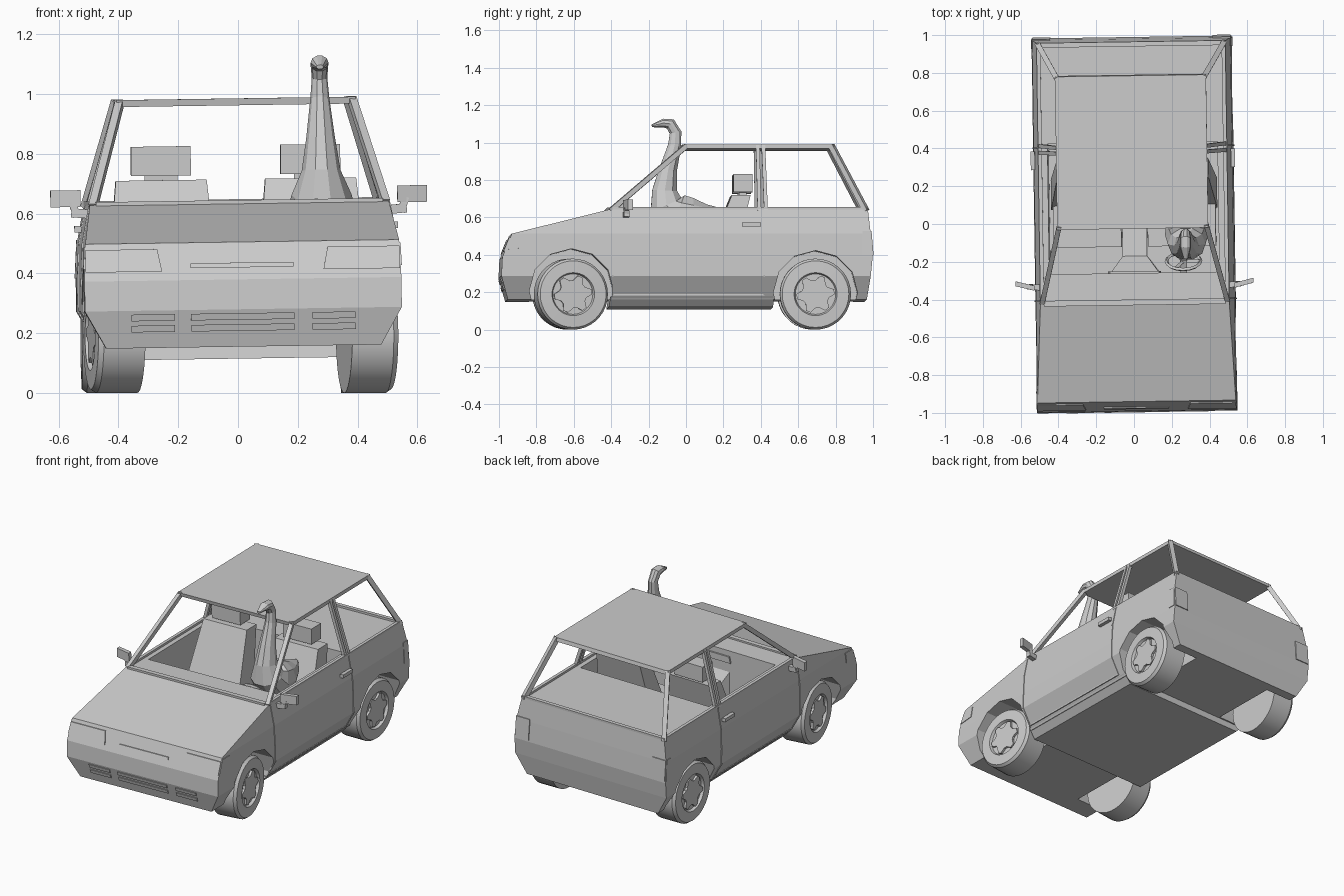
import bpy, bmesh, math
from mathutils import Matrix, Vector

cube = bpy.data.objects.get("Cube")
if cube:
    bpy.data.objects.remove(cube)

grey = bpy.data.materials.new("plain grey")
grey.diffuse_color = (0.6, 0.6, 0.6, 1)
grey.use_nodes = True
grey.node_tree.nodes["Principled BSDF"].inputs["Base Color"].default_value = grey.diffuse_color

# Whole car is turned slightly; the sprung parts also lean
YAW = Matrix.Rotation(0.015, 4, 'Z')
PIVOT = Matrix.Translation((0, 0, 0.5))
LEAN = YAW @ PIVOT @ Matrix.Rotation(-0.015, 4, 'Y') @ PIVOT.inverted()


def make(name, bm, matrix=LEAN):
    bmesh.ops.recalc_face_normals(bm, faces=bm.faces)
    me = bpy.data.meshes.new(name)
    bm.to_mesh(me)
    bm.free()
    me.materials.append(grey)
    ob = bpy.data.objects.new(name, me)
    bpy.context.collection.objects.link(ob)
    me.transform(matrix)
    return ob


def loft(name, rings, matrix=LEAN):
    """Skin a list of equal-length point rings and cap both ends."""
    bm = bmesh.new()
    vs = [[bm.verts.new(p) for p in ring] for ring in rings]
    n = len(vs[0])
    for a, b in zip(vs, vs[1:]):
        for i in range(n):
            j = (i + 1) % n
            bm.faces.new((a[i], a[j], b[j], b[i]))
    bm.faces.new(vs[0])
    bm.faces.new(vs[-1])
    return make(name, bm, matrix)


def rect(hw, y0, y1, z, cx=0):
    return [(cx - hw, y0, z), (cx + hw, y0, z), (cx + hw, y1, z), (cx - hw, y1, z)]


def box(name, x0, x1, y0, y1, z0, z1, matrix=LEAN):
    cx, hw = (x0 + x1) / 2, (x1 - x0) / 2
    return loft(name, [rect(hw, y0, y1, z0, cx), rect(hw, y0, y1, z1, cx)], matrix)


def beam(name, p, q, w):
    """Square bar between two points."""
    p, q = Vector(p), Vector(q)
    d = (q - p).normalized()
    up = Vector((0, 0, 1)) if abs(d.z) < 0.9 else Vector((0, 1, 0))
    u = d.cross(up).normalized() * w / 2
    v = d.cross(u).normalized() * w / 2
    p, q = p - d * w / 3, q + d * w / 3
    return loft(name, [[c + u + v, c - u + v, c - u - v, c + u - v] for c in (p, q)])


def cut(ob, cutter):
    mod = ob.modifiers.new("cut", 'BOOLEAN')
    mod.operation, mod.solver, mod.object = 'DIFFERENCE', 'EXACT', cutter
    bpy.context.view_layer.objects.active = ob
    bpy.ops.object.modifier_apply(modifier=mod.name)
    bpy.data.objects.remove(cutter)


# Body shell: half width, front, rear, height
LEVELS = [(0.46, -0.96, 0.96, 0.155), (0.53, -0.995, 0.98, 0.28), (0.53, -0.99, 0.99, 0.38),
          (0.525, -0.94, 0.98, 0.505), (0.5, -0.42, 0.965, 0.635)]


def at(z, k):
    """Shell measure k at height z."""
    for a, b in zip(LEVELS, LEVELS[1:]):
        if z <= b[3]:
            return a[k] + (b[k] - a[k]) * (z - a[3]) / (b[3] - a[3])
    return LEVELS[-1][k]


FRONT, REAR = (-0.62, 0.2), (0.685, 0.19)
body = loft("body_shell", [rect(*lv) for lv in LEVELS])
cut(body, box("cabin_cutter", -0.45, 0.45, -0.26, 0.43, 0.2, 0.8))
for y, z in (FRONT, REAR):
    for s in (-1, 1):
        arc = [(0.225 * math.cos(math.tau * i / 12), 0.225 * math.sin(math.tau * i / 12)) for i in range(12)]
        rings = [[(s * x, y + a, z + b) for a, b in arc] for x in (0.28, 0.62)]
        cut(body, loft("arch_cutter", rings))
loft("underbody", [rect(0.42, -0.42, 0.46, 0.115), rect(0.47, -0.41, 0.46, 0.17)])

# Roof and pillars
loft("roof", [rect(0.4, -0.02, 0.79, 0.962), rect(0.4, -0.025, 0.785, 0.985)])
box("windshield_sill", -0.48, 0.48, -0.43, -0.4, 0.625, 0.645)
box("rear_window_sill", -0.5, 0.5, 0.94, 0.965, 0.63, 0.648)
for s, side in ((-1, "right"), (1, "left")):
    beam(side + "_windshield_pillar", (s * 0.488, -0.405, 0.635), (s * 0.39, -0.01, 0.972), 0.026)
    beam(side + "_rear_pillar", (s * 0.49, 0.952, 0.635), (s * 0.39, 0.775, 0.972), 0.028)
    for y0, y1 in ((0.385, 0.378), (0.42, 0.408)):
        beam(side + "_door_pillar", (s * 0.49, y0, 0.635), (s * 0.392, y1, 0.972), 0.02)
    beam(side + "_window_sill", (s * 0.49, -0.39, 0.638), (s * 0.49, 0.95, 0.638), 0.02)

    # Door seam following the shell
    seam = [0.18, 0.28, 0.38, 0.505, 0.63]
    for y in (-0.4, 0.41):
        for z0, z1 in zip(seam, seam[1:]):
            beam(side + "_door_seam", (s * at(z0, 0), y, z0), (s * at(z1, 0), y, z1), 0.008)
    beam(side + "_door_seam", (s * at(0.18, 0), -0.4, 0.18), (s * at(0.18, 0), 0.41, 0.18), 0.008)

    # Door handle and mirror
    beam(side + "_door_handle", (s * 0.53, 0.3, 0.555), (s * 0.53, 0.385, 0.555), 0.022)
    beam(side + "_mirror_arm", (s * 0.49, -0.33, 0.605), (s * 0.55, -0.325, 0.61), 0.03)
    beam(side + "_mirror_stem", (s * 0.545, -0.325, 0.605), (s * 0.555, -0.325, 0.64), 0.025)
    loft(side + "_mirror", [[(s * x, y + d, z) for d, z in ((0, 0.63), (0.026, 0.63), (0.026, 0.686), (0, 0.686))]
                            for x, y in ((0.53, -0.345), (0.63, -0.32))])


def end_plate(name, k, x0, x1, z0, z1, slant=0):
    """Thin plate lying on the front (k=1) or rear (k=2) of the shell."""
    out = -0.006 if k == 1 else 0.006
    ring = [(x0, z0), (x1, z0), (x1 - slant, z1), (x0, z1)]
    loft(name, [[(x, at(z, k) + o, z) for x, z in ring] for o in (-out, out)])


# Grille slots, lamps
for x0, x1 in ((-0.375, -0.23), (-0.175, 0.17), (0.23, 0.375)):
    for z in (0.208, 0.245):
        end_plate("grille_slot", 1, x0, x1, z, z + 0.022)
end_plate("upper_slot", 1, -0.175, 0.17, 0.42, 0.436)
for s, side in ((-1, "right"), (1, "left")):
    end_plate(side + "_headlight", 1, s * 0.526, s * 0.27, 0.41, 0.485, -s * 0.015)
    end_plate(side + "_tail_light", 2, s * 0.525, s * 0.43, 0.39, 0.52)
    for name, ring in (("headlight_side", [(-0.975, 0.42), (-0.88, 0.43), (-0.87, 0.495), (-0.942, 0.495)]),
                       ("tail_light_side", [(0.935, 0.39), (0.985, 0.39), (0.975, 0.52), (0.935, 0.52)])):
        loft(side + "_" + name, [[(s * (at(z, 0) + o), y, z) for y, z in ring] for o in (-0.005, 0.004)])

# Seats
for cx, side in ((-0.25, "right"), (0.25, "left")):
    loft(side + "_seat_back", [rect(0.19, 0.08, 0.24, 0.32, cx), rect(0.152, 0.24, 0.34, 0.715, cx)])
    box(side + "_seat_cushion", cx - 0.18, cx + 0.18, -0.12, 0.2, 0.2, 0.37)
    box(side + "_headrest_post", cx - 0.055, cx + 0.055, 0.28, 0.32, 0.7, 0.74)
    box(side + "_headrest", cx - 0.1, cx + 0.1, 0.25, 0.35, 0.73, 0.828)

# Console and steering wheel
loft("console_top", [rect(0.14, -0.27, -0.25, 0.56), rect(0.13, -0.27, -0.25, 0.6)])
loft("console", [[(-w, y, 0.2), (w, y, 0.2), (w, y, z), (-w, y, z)]
                 for w, y, z in ((0.13, -0.26, 0.5), (0.065, -0.17, 0.36), (0.065, 0.2, 0.33))])
tilt = Matrix.Translation((0.26, -0.2, 0.56)) @ Matrix.Rotation(math.radians(-60), 4, 'X')
bm = bmesh.new()
rim = []
for i in range(16):
    a = math.tau * i / 16
    rim.append([bm.verts.new(tilt @ Vector(((0.09 + 0.01 * math.cos(b)) * math.cos(a),
                                            (0.09 + 0.01 * math.cos(b)) * math.sin(a), 0.01 * math.sin(b))))
                for b in (0, math.pi / 2, math.pi, -math.pi / 2)])
for i in range(16):
    a, b = rim[i], rim[(i + 1) % 16]
    for j in range(4):
        bm.faces.new((a[j], b[j], b[(j + 1) % 4], a[(j + 1) % 4]))
make("steering_wheel", bm)
for a in (0, 2.1, 4.2):
    beam("steering_spoke", tilt @ Vector((0, 0, 0)),
         tilt @ Vector((0.085 * math.cos(a), 0.085 * math.sin(a), 0)), 0.016)
beam("steering_column", tilt @ Vector((0, 0, 0)), (0.26, -0.29, 0.52), 0.035)

# Long-necked bird: y, z, half width, half depth, from tail to beak
BIRD = [(0.19, 0.635, 0.015, 0.01), (0.12, 0.615, 0.07, 0.055), (0.04, 0.595, 0.105, 0.11),
        (-0.06, 0.605, 0.115, 0.125), (-0.11, 0.66, 0.1, 0.095), (-0.118, 0.74, 0.065, 0.07),
        (-0.1, 0.85, 0.048, 0.05), (-0.065, 0.98, 0.032, 0.037), (-0.06, 1.05, 0.026, 0.033),
        (-0.088, 1.096, 0.03, 0.032), (-0.125, 1.1, 0.03, 0.025), (-0.187, 1.086, 0.012, 0.008)]
rings = []
for i, (y, z, hw, hd) in enumerate(BIRD):
    p, q = BIRD[max(i - 1, 0)], BIRD[min(i + 1, len(BIRD) - 1)]
    d = Vector((0, q[0] - p[0], q[1] - p[1])).normalized()
    across = Vector((0, -d.z, d.y))
    rings.append([Vector((0.28, y, z)) + Vector((hw * math.cos(t), 0, 0)) + across * hd * math.sin(t)
                  for t in (math.tau * k / 10 for k in range(10))])
loft("bird", rings)

# Wheels: lathed tyre with recessed rim and a six-pointed cap
TYRE = [(0.19, -0.085), (0.19, 0.055), (0.178, 0.072), (0.115, 0.075), (0.108, 0.058)]
for s, side in ((-1, "right"), (1, "left")):
    for end, (y, z), cx, steer in (("front", FRONT, 0.43, 0.13), ("rear", REAR, 0.44, 0)):
        spot = YAW @ Matrix.Translation((s * cx, y, 0.19)) @ Matrix.Rotation(steer, 4, 'Z')
        ring = [(math.cos(math.tau * i / 36), math.sin(math.tau * i / 36)) for i in range(36)]
        tyre = loft(f"{end}_{side}_wheel", [[(s * t, r * a, r * b) for a, b in ring] for r, t in TYRE], spot)
        bpy.context.view_layer.objects.active = tyre
        tyre.select_set(True)
        bpy.ops.object.shade_smooth_by_angle(angle=math.radians(25))
        tyre.select_set(False)
        star = []
        for i in range(24):
            r = 0.102 if i % 4 < 2 else 0.074
            star.append((r * math.cos(math.tau * i / 24), r * math.sin(math.tau * i / 24)))
        loft(f"{end}_{side}_wheel_cap", [[(s * t, a, b) for a, b in star] for t in (0.05, 0.072)], spot)
